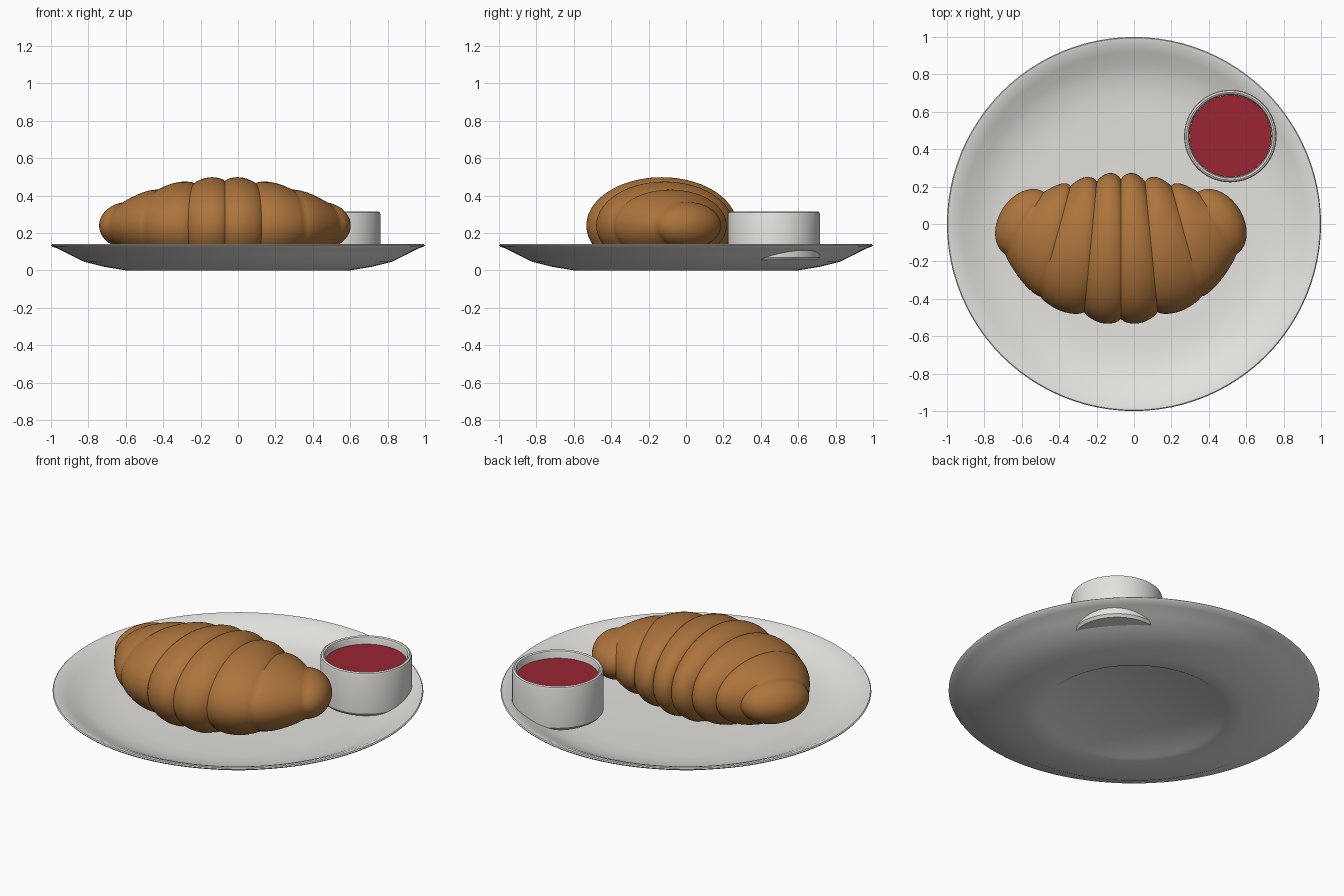
import bpy, bmesh, math
from mathutils import Vector

cube = bpy.data.objects.get("Cube")
if cube:
    bpy.data.objects.remove(cube, do_unlink=True)


def material(name, rgb):
    mat = bpy.data.materials.new(name)
    mat.use_nodes = True
    mat.diffuse_color = (*rgb, 1)
    mat.node_tree.nodes["Principled BSDF"].inputs["Base Color"].default_value = (*rgb, 1)
    return mat


porcelain = material("white porcelain", (0.78, 0.765, 0.73))
pastry = material("golden pastry", (0.42, 0.175, 0.045))
jam_red = material("red jam", (0.32, 0.018, 0.032))


def loft(name, rings, mat, location=(0, 0, 0), angle=35):
    """Skin a list of closed rings; a ring of one point becomes a pole."""
    bm = bmesh.new()
    loops = [[bm.verts.new(p) for p in ring] for ring in rings]
    for a, b in zip(loops, loops[1:]):
        n = max(len(a), len(b))
        for i in range(n):
            j = (i + 1) % n
            if len(a) == 1:
                bm.faces.new((a[0], b[j], b[i]))
            elif len(b) == 1:
                bm.faces.new((a[i], a[j], b[0]))
            else:
                bm.faces.new((a[i], a[j], b[j], b[i]))
    bmesh.ops.recalc_face_normals(bm, faces=bm.faces)
    mesh = bpy.data.meshes.new(name)
    bm.to_mesh(mesh)
    bm.free()
    mesh.materials.append(mat)
    obj = bpy.data.objects.new(name, mesh)
    bpy.context.collection.objects.link(obj)
    obj.location = location
    bpy.ops.object.select_all(action="DESELECT")
    obj.select_set(True)
    bpy.context.view_layer.objects.active = obj
    bpy.ops.object.shade_smooth_by_angle(angle=math.radians(angle))
    return obj


def lathe(name, profile, mat, location=(0, 0, 0), steps=96):
    """Revolve (radius, height) points around z."""
    rings = []
    for r, z in profile:
        count = steps if r > 0 else 1
        turn = [math.tau * i / count for i in range(count)]
        rings.append([(r * math.cos(t), r * math.sin(t), z) for t in turn])
    return loft(name, rings, mat, location)


# Plate: recessed foot, sloping underside, thin rim, shallow well
lathe("plate", [
    (0, 0.012), (0.48, 0.012), (0.50, 0), (0.60, 0), (0.72, 0.02), (0.82, 0.045),
    (0.90, 0.085), (0.96, 0.115), (0.995, 0.128), (1, 0.135), (0.995, 0.14),
    (0.97, 0.137), (0.92, 0.115), (0.86, 0.085), (0.79, 0.06), (0.70, 0.045),
    (0.60, 0.038), (0, 0.035)], porcelain)

# Jam pot, sunk a little into the plate rim
pot_at = (0.515, 0.47, 0)
lathe("jam_pot", [
    (0, 0.055), (0.235, 0.055), (0.247, 0.07), (0.247, 0.298), (0.243, 0.31),
    (0.234, 0.315), (0.225, 0.31), (0.22, 0.298), (0.22, 0.10), (0, 0.09)],
    porcelain, pot_at)
lathe("jam", [(0, 0.10), (0.219, 0.10), (0.219, 0.27), (0, 0.27)], jam_red, pot_at)

# Croissant: fanned upright sections from the middle seam out to each tip.
# Each seam holds its back point, front point and half height.
seams = [
    (Vector((0, 0.28)), Vector((0, -0.55)), 0.265),
    (Vector((0.125, 0.265)), Vector((0.20, -0.51)), 0.25),
    (Vector((0.26, 0.235)), Vector((0.44, -0.42)), 0.21),
    (Vector((0.40, 0.19)), Vector((0.63, -0.18)), 0.14),
]
MID_Z, FLOOR, LOBE_STEPS, SIDES = 0.24, 0.036, 14, 56


def section(u):
    """Centre, half width vector and half height at distance u along one side."""
    if u < 3:
        k = int(u)
        f = u - k
        back = seams[k][0].lerp(seams[k + 1][0], f)
        front = seams[k][1].lerp(seams[k + 1][1], f)
        high = seams[k][2] * (1 - f) + seams[k + 1][2] * f
        puff = 0.9 + 0.1 * math.sin(math.pi * f) ** 0.7
        return (back + front) / 2, (front - back) / 2 * puff, high * puff
    back, front, high = seams[3]
    half = (front - back) / 2
    outward = Vector((-half.y, half.x)).normalized()
    t = (u - 3) * math.pi / 2
    shrink = 0.9 * math.cos(t)
    return (back + front) / 2 + outward * 0.14 * math.sin(t), half * shrink, high * shrink


rings = []
last = 4 * LOBE_STEPS
for step in range(-last, last + 1):
    side = -1 if step < 0 else 1
    centre, half, high = section(abs(step) / LOBE_STEPS)
    count = 1 if abs(step) == last else SIDES
    ring = []
    for i in range(count):
        a = math.tau * i / count
        p = centre + half * math.cos(a)
        ring.append((side * p.x, p.y, max(FLOOR, MID_Z + high * math.sin(a))))
    rings.append(ring)
loft("croissant", rings, pastry, (-0.07, 0, 0), angle=40)
